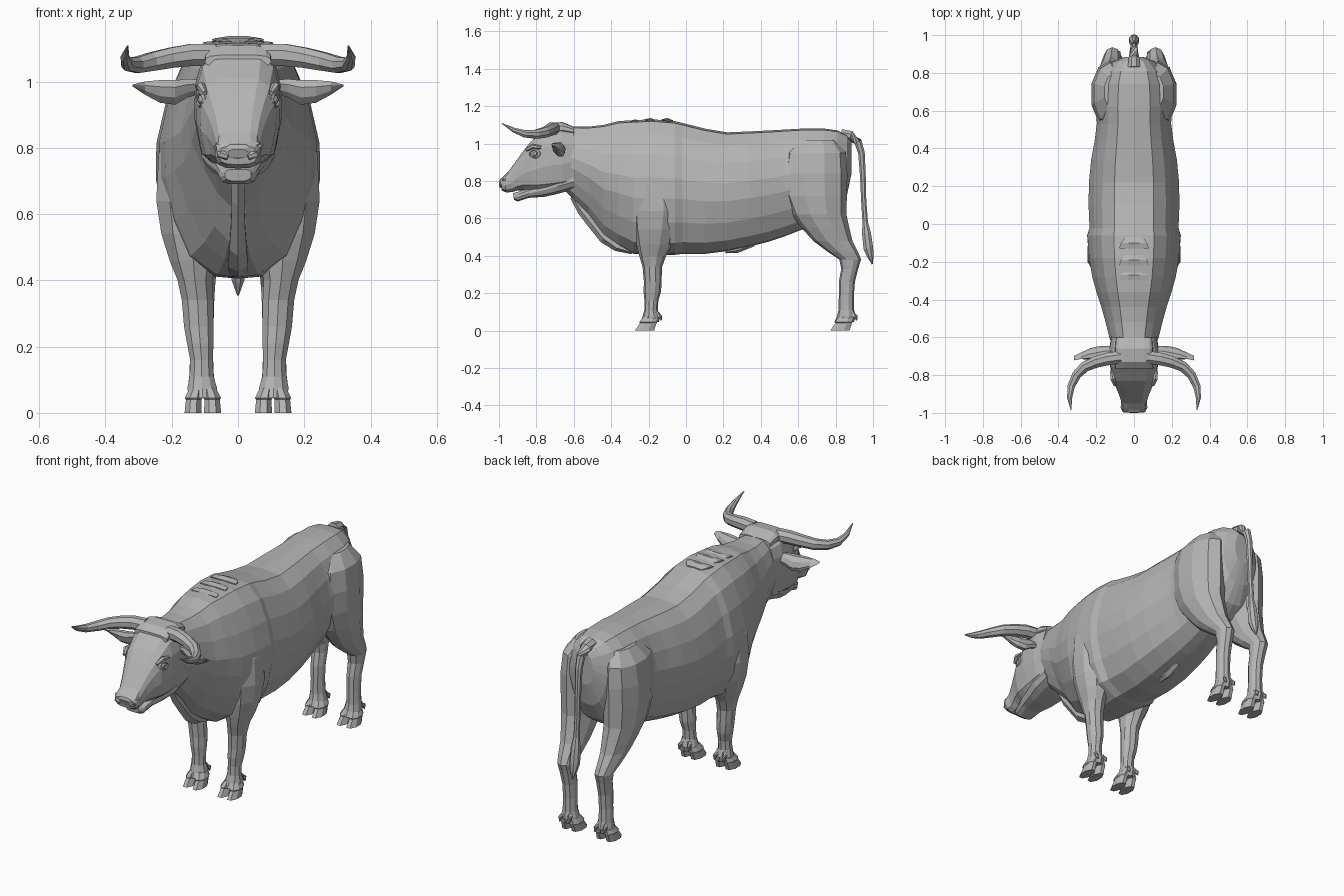
import bpy, bmesh, math
from mathutils import Vector

hide = bpy.data.materials.new("grey_hide")
hide.diffuse_color = (0.46, 0.46, 0.46, 1)


def loft(name, rings):
    """Skin a list of equal-length point loops and cap both ends."""
    bm = bmesh.new()
    loops = [[bm.verts.new(p) for p in r] for r in rings]
    n = len(loops[0])
    for a, b in zip(loops, loops[1:]):
        for i in range(n):
            j = (i + 1) % n
            bm.faces.new((a[i], a[j], b[j], b[i]))
    bm.faces.new(loops[0])
    bm.faces.new(loops[-1])
    bmesh.ops.recalc_face_normals(bm, faces=bm.faces)
    me = bpy.data.meshes.new(name)
    bm.to_mesh(me)
    bm.free()
    me.materials.append(hide)
    ob = bpy.data.objects.new(name, me)
    bpy.context.collection.objects.link(ob)
    return ob


def oval(c, u, v, n=10):
    c, u, v = Vector(c), Vector(u), Vector(v)
    return [c + u * math.cos(2 * math.pi * (i + .5) / n) + v * math.sin(2 * math.pi * (i + .5) / n)
            for i in range(n)]


def slab(top, bot, w, half, low=1.0):
    """Symmetric loop between a top and bottom (y, z); half = (width, height) fractions."""
    right = []
    for fx, t in half:
        k = low + (1 - low) * min(1, t / .5)
        right.append((fx * w * k, bot[0] + (top[0] - bot[0]) * t, bot[1] + (top[1] - bot[1]) * t))
    left = [(-x, y, z) for x, y, z in reversed(right)]
    return [(0, *top)] + right + [(0, *bot)] + left


def tube(name, path, n=8):
    """Round tube through (x, y, z, radius) points."""
    pts = [Vector(p[:3]) for p in path]
    rings = []
    for i, p in enumerate(pts):
        t = (pts[min(i + 1, len(pts) - 1)] - pts[max(i - 1, 0)]).normalized()
        ref = Vector((1, 0, 0)) if abs(t.z) > .8 else Vector((0, 0, 1))
        u = t.cross(ref).normalized()
        rings.append(oval(p, u * path[i][3], t.cross(u) * path[i][3], n))
    return loft(name, rings)


def column(name, s, rows, n=10):
    """Limb from (z, y centre, y radius, x centre, x radius) rows."""
    return loft(name, [oval((s * cx, cy, z), (rx, 0, 0), (0, ry, 0), n) for z, cy, ry, cx, rx in rows])


# Torso with neck: (y, bottom, top, half width, lower narrowing)
BODY = [(.42, .985), (.68, .89), (.86, .74), (.97, .57), (1, .42), (.95, .24), (.78, .09), (.36, .01)]
torso = [(-.66, .76, 1.07, .11, .8), (-.60, .70, 1.09, .135, .6), (-.52, .62, 1.09, .155, .4),
         (-.44, .51, 1.10, .178, .4), (-.36, .455, 1.12, .205, .55), (-.28, .41, 1.125, .228, .75),
         (-.18, .405, 1.13, .245, .85), (-.06, .405, 1.12, .254, .85), (-.02, .41, 1.11, .243, .8),
         (.10, .41, 1.08, .248, .78), (.22, .425, 1.06, .246, .78), (.34, .45, 1.065, .234, .78),
         (.44, .475, 1.07, .215, .78), (.53, .505, 1.075, .203, .75), (.62, .54, 1.08, .205, .7),
         (.74, .57, 1.08, .195, .7), (.81, .62, 1.07, .165, .7), (.86, .72, 1.045, .115, .7),
         (.885, .84, 1.01, .05, .8)]
loft("torso", [slab((y, t), (y, b), w, BODY, k) for y, b, t, w, k in torso])

# Folds over the withers, dewlap keel, and sheath
for y, z in ((-.30, 1.118), (-.22, 1.126), (-.13, 1.126)):
    loft("wither_fold", [oval((0, y, z), (.085, 0, 0), (0, 0, .004), 8),
                         oval((0, y + .03, z), (.075, 0, 0), (0, 0, .012), 8),
                         oval((0, y + .06, z - .005), (.05, 0, 0), (0, 0, .004), 8)])
dew = [(-.60, .73, .025, .03), (-.55, .655, .022, .04), (-.49, .585, .024, .045),
       (-.43, .51, .03, .045), (-.36, .455, .035, .035), (-.28, .425, .03, .02)]
loft("dewlap", [oval((0, y, z), (w, 0, 0), (0, -h * .6, -h * .8), 6) for y, z, w, h in dew])
tube("sheath", [(0, .36, .47, .02), (0, .27, .44, .025), (0, .21, .425, .012)], 6)

# Head and lower jaw: top (y, z), bottom (y, z), half width
SKULL = [(.55, .995), (.84, .9), (.98, .72), (1, .42), (.86, .14), (.5, .01)]
head = [((-.60, 1.08), (-.59, .77), .12), ((-.67, 1.09), (-.66, .745), .132),
        ((-.755, 1.078), (-.745, .735), .127), ((-.785, 1.05), (-.79, .735), .12),
        ((-.83, 1.01), (-.83, .74), .113), ((-.87, .96), (-.865, .75), .095),
        ((-.91, .905), (-.90, .75), .079), ((-.95, .85), (-.925, .742), .068),
        ((-.975, .825), (-.96, .738), .07), ((-.995, .805), (-.985, .75), .058)]
loft("head", [slab(t, b, w, SKULL) for t, b, w in head])
jaw = [((-.60, .85), (-.60, .755), .11), ((-.68, .83), (-.69, .73), .11), ((-.76, .80), (-.76, .715), .09),
       ((-.84, .765), (-.84, .71), .068), ((-.89, .745), (-.90, .69), .056), ((-.925, .735), (-.92, .70), .04)]
loft("lower_jaw", [slab(t, b, w, SKULL) for t, b, w in jaw])
loft("poll", [slab((y, z), (y, 1.04), w, SKULL) for y, z, w in
              ((-.60, 1.09, .095), (-.66, 1.115, .10), (-.73, 1.108, .10), (-.765, 1.08, .10))])
loft("nose_pad", [slab((y, z), (y + .01, b), w, SKULL) for y, z, b, w in
                  ((-.96, .825, .765, .045), (-.995, .81, .765, .04), (-1.0, .795, .77, .03))])

CLAW = ((.075, 0, .040, .022), (.045, -.012, .052, .029), (.04, -.012, .048, .025), (0, -.032, .056, .028))
for s, side in ((1, "right"), (-1, "left")):
    # Horn and ear
    tube(side + "_horn", [(s * x, y, z, r) for x, y, z, r in (
        (.07, -.705, 1.08, .036), (.14, -.715, 1.08, .036), (.20, -.73, 1.072, .033), (.26, -.755, 1.06, .03),
        (.305, -.80, 1.05, .026), (.333, -.86, 1.052, .021), (.341, -.92, 1.072, .014),
        (.333, -.985, 1.108, .002))])
    ear = [(.10, -.665, .985, .015, .02), (.15, -.67, .98, .022, .03), (.19, -.68, .967, .03, .04),
           (.235, -.688, .97, .027, .037), (.28, -.698, .98, .014, .022), (.318, -.71, .988, .002, .003)]
    loft(side + "_ear", [oval((s * x, y, z), (0, ry, 0), (0, -.012, rz), 8) for x, y, z, ry, rz in ear])
    # Eye ball with a lid ring and a brow
    out, up = Vector((s * .93, -.36, .06)), Vector((0, 0, 1))
    fwd = out.cross(up).normalized()
    eye = Vector((s * .112, -.812, .945))
    loft(side + "_eyelid", [oval(eye + out * d, fwd * r, up * r * .8, 10)
                            for d, r in ((-.02, .04), (.0, .034), (.006, .024), (-.004, .02))])
    loft(side + "_eye", [oval(eye + out * d, fwd * r, up * r * .8, 8)
                         for d, r in ((-.01, .02), (.003, .017), (.008, .008))])
    tube(side + "_brow", [(s * .10, -.855, .965, .008), (s * .112, -.82, .985, .014),
                          (s * .12, -.775, .98, .008)], 6)
    # Nostril rim
    tube(side + "_nostril", [(s * .03, -.99, .772, .01), (s * .05, -.985, .78, .015),
                             (s * .06, -.97, .805, .013), (s * .048, -.96, .825, .006)], 6)
    # Foreleg, from shoulder to fetlock
    column(side + "_foreleg", s, [
        (.90, -.15, .07, .13, .07), (.78, -.16, .12, .14, .105), (.64, -.16, .13, .14, .112),
        (.54, -.165, .115, .138, .098), (.46, -.17, .095, .135, .075), (.40, -.178, .072, .13, .055),
        (.34, -.18, .052, .122, .05), (.26, -.178, .047, .118, .047), (.21, -.18, .047, .114, .042),
        (.16, -.185, .037, .11, .036), (.11, -.187, .036, .11, .038), (.075, -.185, .047, .108, .047),
        (.045, -.195, .05, .106, .045)])
    # Hind leg, from haunch to fetlock
    column(side + "_hind_leg", s, [
        (1.02, .70, .10, .10, .06), (.95, .69, .165, .125, .09), (.84, .685, .178, .13, .1),
        (.72, .69, .17, .13, .1), (.62, .71, .148, .13, .092), (.55, .745, .128, .126, .08),
        (.48, .785, .105, .122, .066), (.42, .84, .08, .118, .055), (.38, .878, .058, .114, .047),
        (.33, .875, .045, .112, .042), (.26, .86, .043, .11, .038), (.18, .857, .04, .11, .036),
        (.11, .857, .042, .11, .039), (.075, .857, .05, .108, .046), (.045, .845, .052, .106, .044)])
    # Cloven hooves and dewclaws
    for kind, y in (("front", -.19), ("hind", .855)):
        for dx in (-.028, .028):
            loft(f"{side}_{kind}_hoof", [oval((s * (.106 + dx * f), y + dy, z), (rx, 0, 0), (0, ry, 0), 8)
                                         for (z, dy, ry, rx), f in zip(CLAW, (.7, 1, 1, 1.05))])
            tube(f"{side}_{kind}_dewclaw", [(s * (.108 + dx * .7), y + .03, .095, .014),
                                            (s * (.108 + dx), y + .052, .075, .012),
                                            (s * (.108 + dx), y + .058, .055, .003)], 6)

# Tail with a tuft
tube("tail", [(0, .83, 1.045, .035), (0, .88, 1.04, .03), (0, .92, 1.01, .023), (0, .938, .95, .019),
              (0, .945, .84, .017), (0, .95, .70, .015), (0, .958, .58, .016), (0, .965, .52, .026),
              (0, .975, .44, .028), (0, .985, .40, .02), (0, .996, .355, .003)])
